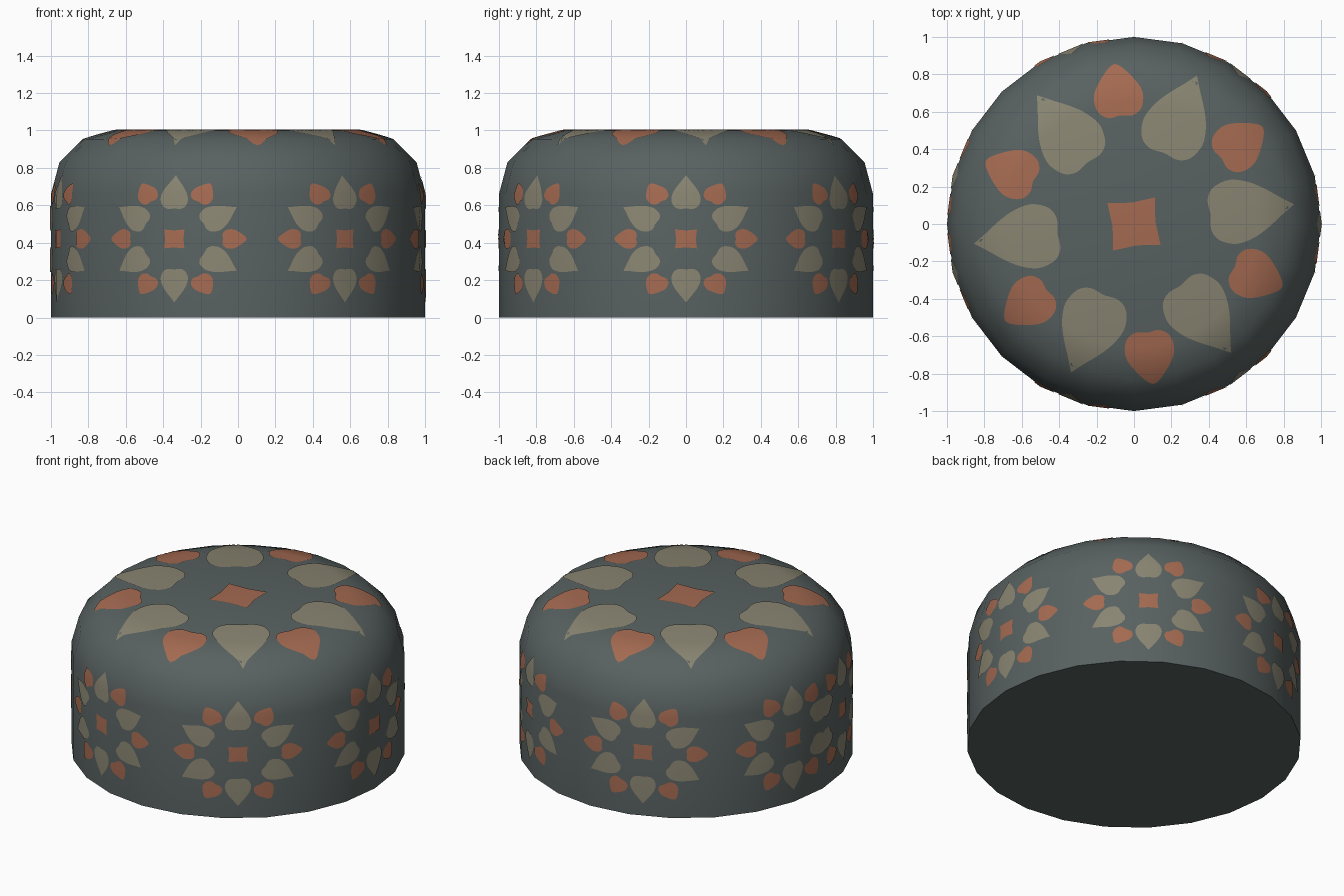
import bpy, bmesh, math
from math import radians, sin, cos, pi
from mathutils import Vector
from mathutils.bvhtree import BVHTree

if "Cube" in bpy.data.objects:
    bpy.data.objects.remove(bpy.data.objects["Cube"])


def material(name, rgb):
    m = bpy.data.materials.new(name)
    m.diffuse_color = (*rgb, 1)
    m.use_nodes = True
    m.node_tree.nodes["Principled BSDF"].inputs["Base Color"].default_value = m.diffuse_color
    return m


SLATE = material("slate fabric", (0.098, 0.122, 0.119))
BEIGE = material("beige petal", (0.250, 0.234, 0.168))
RUST = material("rust petal", (0.370, 0.143, 0.082))


def add_object(name, bm, mat):
    me = bpy.data.meshes.new(name)
    bm.to_mesh(me)
    bm.free()
    me.materials.append(mat)
    ob = bpy.data.objects.new(name, me)
    bpy.context.collection.objects.link(ob)
    for p in me.polygons:
        p.use_smooth = True
    return ob


# Pouf body: a 24-sided lathe with a rounded shoulder
ROUND = 0.34
profile = [(0, 0), (1, 0)]
for i in range(4):
    a = radians(30 * i)
    profile.append((1 - ROUND + ROUND * cos(a), 1 - ROUND + ROUND * sin(a)))
profile.append((0, 1))
bm = bmesh.new()
pv = [bm.verts.new((r, 0, z)) for r, z in profile]
edges = [bm.edges.new(pair) for pair in zip(pv, pv[1:])]
bmesh.ops.spin(bm, geom=pv + edges, cent=(0, 0, 0), axis=(0, 0, 1),
               angle=2 * pi, steps=24)
bmesh.ops.remove_doubles(bm, verts=bm.verts, dist=1e-4)
bmesh.ops.recalc_face_normals(bm, faces=bm.faces)
tree = BVHTree.FromBMesh(bm)
body = add_object("pouf_body", bm, SLATE)
bpy.context.view_layer.objects.active = body
body.select_set(True)
bpy.ops.object.shade_smooth_by_angle(angle=radians(40))

# Petal half outlines: distance from flower centre, half width
LARGE = [(.412, 0), (.405, .075), (.43, .13), (.48, .16), (.545, .172),
         (.63, .15), (.71, .106), (.79, .048), (.86, 0)]
SMALL = [(.585, 0), (.577, .06), (.605, .11), (.66, .131), (.72, .124),
         (.79, .08), (.845, .03), (.86, 0)]


def smooth_half(pts, n=4):
    p = [Vector(q) for q in pts]
    p = [Vector((p[1].x, -p[1].y))] + p + [2 * p[-1] - p[-2]]
    out = []
    for a, b, c, d in zip(p, p[1:], p[2:], p[3:]):
        for k in range(n):
            t = k / n
            out.append(0.5 * (2 * b + (c - a) * t + (2 * a - 5 * b + 4 * c - d) * t * t
                              + (3 * b - a - 3 * c + d) * t ** 3))
    return out + [Vector(pts[-1])]


def petal(pts):
    half = smooth_half(pts)
    lower = [Vector((q.x, -q.y)) for q in half]
    return lower + half[-2:0:-1]


def star():
    corners = [Vector((cos(k * pi / 4), sin(k * pi / 4))) * (.18 if k % 2 else .115)
               for k in range(8)]
    return [a.lerp(b, t / 4) for a, b in zip(corners, corners[1:] + corners[:1])
            for t in range(4)]


def rotate(p, a):
    return Vector((p.x * cos(a) - p.y * sin(a), p.x * sin(a) + p.y * cos(a)))


def flower_shapes(turn):
    """Return (large petal outlines, small petal and centre outlines)."""
    t = radians(turn)
    large = [[rotate(p, t + k * pi / 3) for p in petal(LARGE)] for k in range(6)]
    small = [[rotate(p, t + pi / 6 + k * pi / 3) for p in petal(SMALL)] for k in range(6)]
    small.append([rotate(p, t - radians(30) if turn == 30 else t) for p in star()])
    return large, small


def fill(bm, outline, rings=8):
    """Fill a star-shaped outline with concentric rings of faces."""
    mid = sum(outline, Vector((0, 0))) / len(outline)
    loops = [[bm.verts.new((*mid.lerp(p, k / rings), 0)) for p in outline]
             for k in range(1, rings + 1)]
    centre = bm.verts.new((*mid, 0))
    n = len(outline)
    for i in range(n):
        j = (i + 1) % n
        bm.faces.new((centre, loops[0][i], loops[0][j]))
        for a, b in zip(loops, loops[1:]):
            bm.faces.new((a[i], b[i], b[j], a[j]))


def plates(name, flowers, turn, wrap, clips):
    """Lay flat flowers (cx, cy, sx, sy), trim them and wrap them on the body."""
    for shapes, mat, tag in zip(flower_shapes(turn), (BEIGE, RUST), ("beige", "rust")):
        bm = bmesh.new()
        for cx, cy, sx, sy in flowers:
            for s in shapes:
                fill(bm, [Vector((cx + p.x * sx, cy + p.y * sy)) for p in s])
        for co, no in clips:
            bmesh.ops.bisect_plane(bm, geom=bm.verts[:] + bm.edges[:] + bm.faces[:],
                                   plane_co=co, plane_no=no, clear_outer=True)
        normals = []
        for v in bm.verts:
            pos, nor = wrap(v.co.x, v.co.y)
            v.co = pos + nor * 0.004
            normals.append(nor)
        ob = add_object(f"{name}_{tag}", bm, mat)
        ob.data.normals_split_custom_set_from_vertices(normals)


def wrap_side(a, z):
    d = Vector((cos(a), sin(a), 0))
    hit = tree.ray_cast(d * 2 + Vector((0, 0, z)), -d)[0]
    tilt = radians(7.5 * z / .66 if z < .66 else 7.5 + 115 * (z - .66))
    return hit, d * cos(tilt) + Vector((0, 0, sin(tilt)))


def wrap_top(x, y):
    hit = tree.ray_cast(Vector((x, y, 2)), Vector((0, 0, -1)))[0]
    r = max(math.hypot(x, y), 1e-6)
    tilt = radians(7.5 * r / .66 if r < .66 else 7.5 + 130 * (r - .66))
    return hit, Vector((x / r * sin(tilt), y / r * sin(tilt), cos(tilt)))


def wrap_bottom(x, y):
    a, b = radians(140), radians(50)
    return (Vector((x * cos(a) + y * cos(b), x * sin(a) + y * sin(b), 0.005)),
            Vector((0, 0, -1)))


# Small flowers round the side, cut at the back seam
plates("side_flowers", [(radians(55 * k), .42, .46, .395) for k in range(-3, 4)], 30,
       wrap_side, [((pi, 0, 0), (1, 0, 0)), ((-pi, 0, 0), (-1, 0, 0))])
# One large flower on top
plates("top_flower", [(0, 0, 1, 1)], 7, wrap_top, [])
# Part of an oversized flower on the underside, trimmed to the rim
rim = [Vector((cos(radians(140 - 7.5 - 15 * k)), sin(radians(140 - 7.5 - 15 * k)), 0))
       for k in range(24)]
plates("underside_flower", [(1.53, .28, 2.16, 2.16)], 176.5, wrap_bottom,
       [(n * .991, n) for n in rim])
